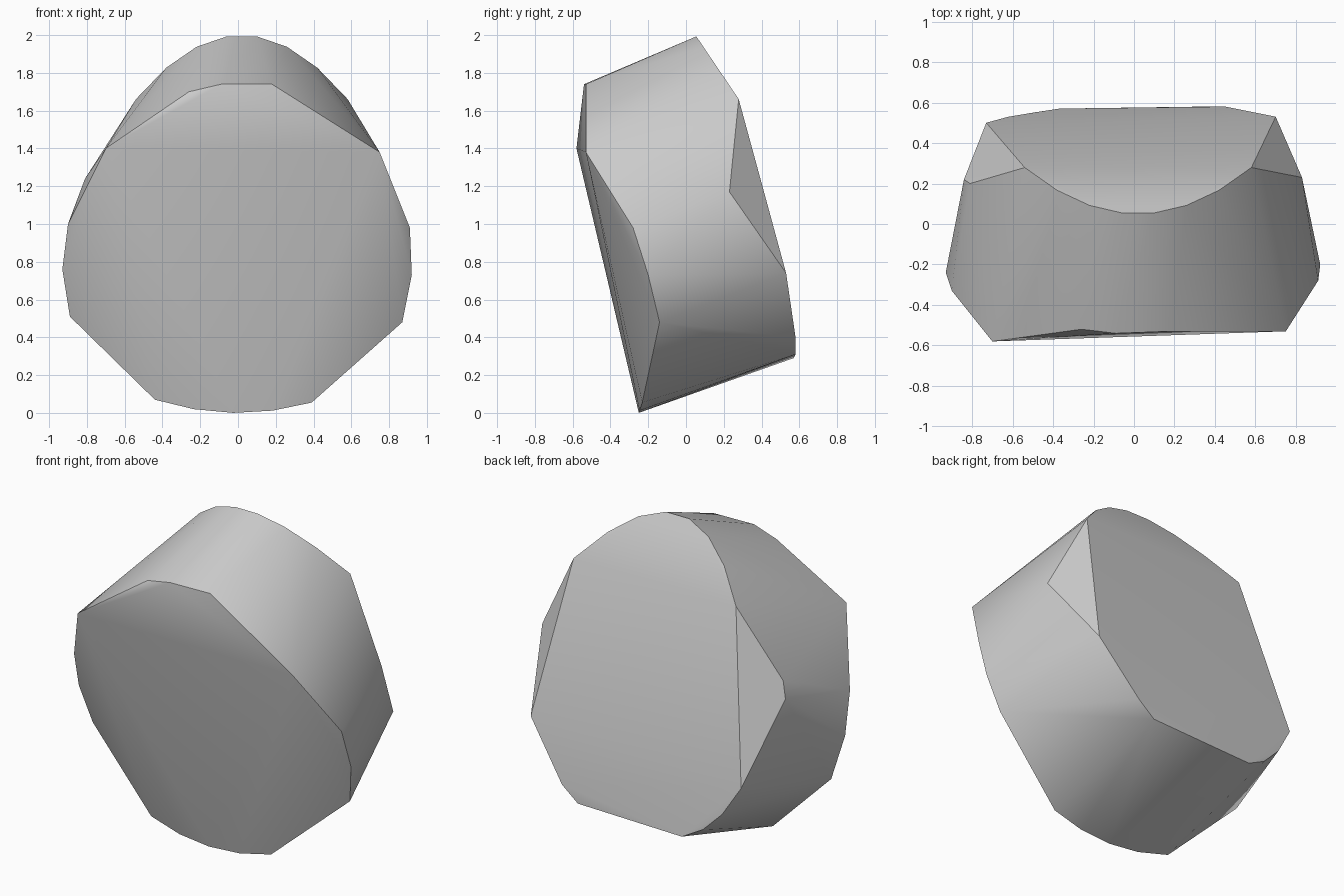
import bpy
import bmesh
import math

# Remove the default cube only
default_cube = bpy.data.objects.get("Cube")
if default_cube:
    bpy.data.objects.remove(default_cube, do_unlink=True)


def make_material(name, colour):
    material = bpy.data.materials.new(name)
    material.use_nodes = True
    material.diffuse_color = colour
    shader = material.node_tree.nodes["Principled BSDF"]
    shader.inputs["Base Color"].default_value = colour
    return material


def arc(start, end, steps, centre, base_y, bend_y, base_z, bend_z):
    """Sample a shallow parabolic rim running from side to side."""
    points = []
    for step in range(steps + 1):
        x = start + (end - start) * step / steps
        offset = (x - centre) ** 2
        points.append((x, base_y + bend_y * offset, base_z + bend_z * offset))
    return points


def hull_object(name, points, material):
    """Wrap the rim points in one faceted solid."""
    mesh = bpy.data.meshes.new(name)
    bm = bmesh.new()
    for point in points:
        bm.verts.new(point)
    result = bmesh.ops.convex_hull(bm, input=bm.verts[:])
    spare = {item for key in ("geom_interior", "geom_unused")
             for item in result[key] if isinstance(item, bmesh.types.BMVert)}
    bmesh.ops.delete(bm, geom=list(spare), context="VERTS")
    bmesh.ops.recalc_face_normals(bm, faces=bm.faces[:])
    bm.to_mesh(mesh)
    bm.free()
    mesh.materials.append(material)
    solid = bpy.data.objects.new(name, mesh)
    bpy.context.collection.objects.link(solid)
    return solid


# Curved rims: upper edge of the back, lower edge of the front
upper_back_rim = arc(-.54, .58, 7, .02, .05, .73, 2, -1.08)
lower_front_rim = arc(-.44, .39, 4, 0, -.25, .12, 0, .36)

# Upper edge and corners of the front
upper_front_rim = [
    (-.7, -.58, 1.4), (-.26, -.52, 1.7), (-.09, -.54, 1.74),
    (.18, -.53, 1.74), (.75, -.53, 1.38),
]

# Lower edge of the sloping back
lower_back_rim = [
    (.7, .53, .74), (.45, .58, .4), (.34, .58, .31),
    (-.37, .57, .29), (-.5, .55, .36), (-.62, .53, .48), (-.73, .5, .66),
]

# Widest points on each side
left_side = [(.83, .23, 1.17), (.91, -.28, .98), (.92, -.2, .73), (.87, -.14, .48)]
right_side = [(-.84, .22, 1.14), (-.81, .2, 1.24), (-.9, -.33, 1),
              (-.93, -.24, .76), (-.89, -.16, .51)]

stone_grey = make_material("stone grey", (.6, .6, .6, 1))
stone = hull_object(
    "stone",
    upper_back_rim + lower_front_rim + upper_front_rim
    + lower_back_rim + left_side + right_side,
    stone_grey,
)

# Soft shading across shallow bends, crisp at the rims
bpy.ops.object.select_all(action="DESELECT")
stone.select_set(True)
bpy.context.view_layer.objects.active = stone
bpy.ops.object.shade_smooth_by_angle(angle=math.radians(30))
